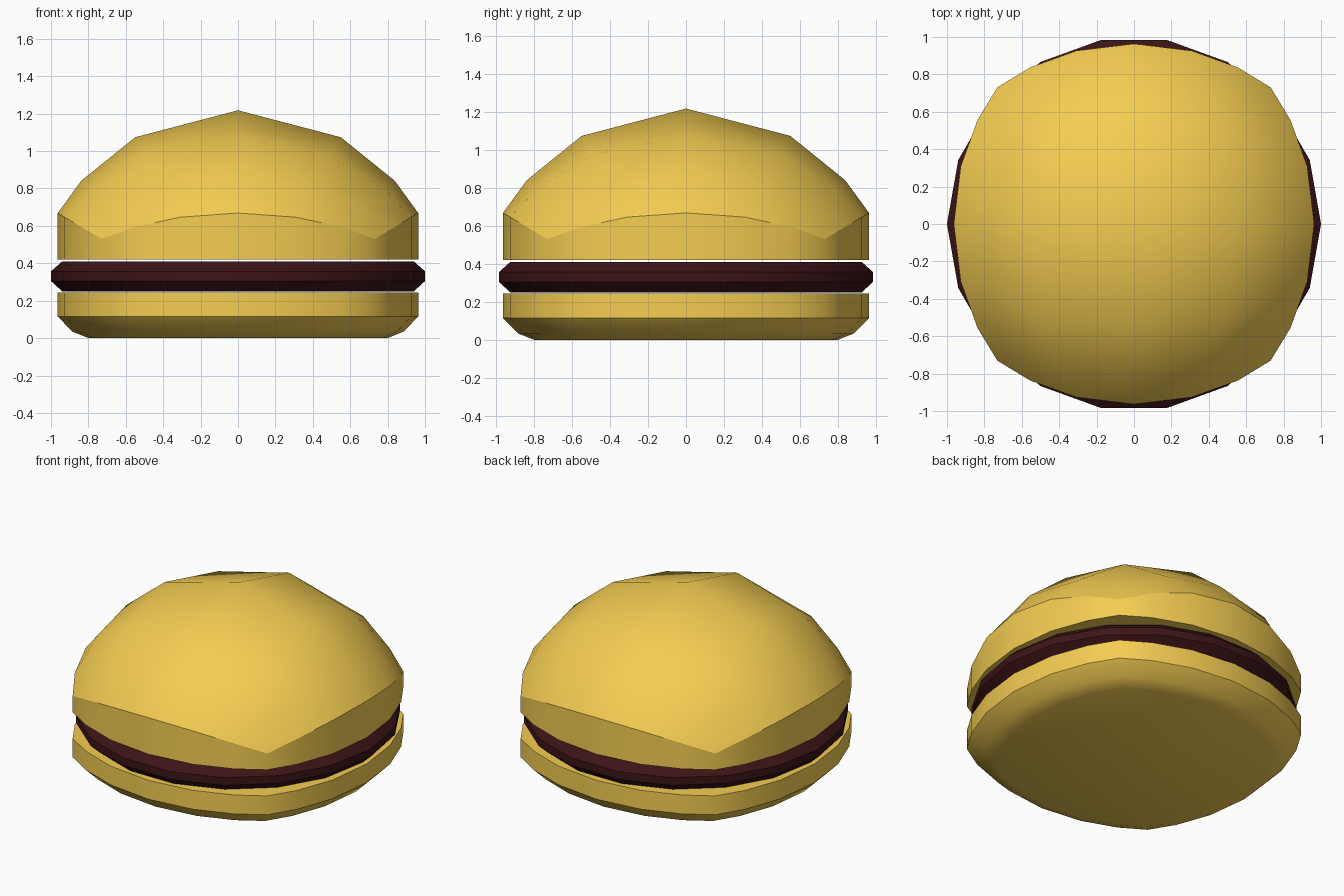
import bpy, bmesh, math
from mathutils import Vector

if "Cube" in bpy.data.objects:
    bpy.data.objects.remove(bpy.data.objects["Cube"])

N = 6                         # grid cells along each side of the square dome
RADIUS, CENTRE_Z = 1.12, 0.098
BOX_H = 0.592                 # height of the box that is cast to the sphere


def material(name, rgb):
    m = bpy.data.materials.new(name)
    m.diffuse_color = (*rgb, 1)
    m.use_nodes = True
    m.node_tree.nodes["Principled BSDF"].inputs["Base Color"].default_value = m.diffuse_color
    return m


def finish(name, bm, mat, angle=30):
    bmesh.ops.recalc_face_normals(bm, faces=bm.faces)
    me = bpy.data.meshes.new(name)
    bm.to_mesh(me)
    bm.free()
    me.materials.append(mat)
    ob = bpy.data.objects.new(name, me)
    bpy.context.collection.objects.link(ob)
    bpy.ops.object.select_all(action='DESELECT')
    ob.select_set(True)
    bpy.context.view_layer.objects.active = ob
    bpy.ops.object.shade_smooth_by_angle(angle=math.radians(angle))
    return ob


def cast(u, v):
    return Vector((u, v, BOX_H)).normalized() * RADIUS + Vector((0, 0, CENTRE_Z))


def rim_uv():
    """Grid parameters around the square rim, counter-clockwise."""
    t = [2 * i / N - 1 for i in range(N)]
    return ([(a, -1) for a in t] + [(1, a) for a in t]
            + [(-a, 1) for a in t] + [(-1, -a) for a in t])


def stack(bm, rings):
    """Bridge a list of point rings and cap both ends."""
    vs = [[bm.verts.new(p) for p in r] for r in rings]
    n = len(vs[0])
    for a, b in zip(vs, vs[1:]):
        for i in range(n):
            bm.faces.new((a[i], a[(i + 1) % n], b[(i + 1) % n], b[i]))
    bm.faces.new(vs[0][::-1])
    bm.faces.new(vs[-1])


bun = material("bun", (0.91, 0.61, 0.085))
meat = material("meat", (0.045, 0.007, 0.008))

# Top bun: square grid cast to a sphere, with the rim dropped to a flat base
bm = bmesh.new()
bmesh.ops.create_grid(bm, x_segments=N, y_segments=N, size=1)
for v in bm.verts:
    v.co = cast(v.co.x, v.co.y)
rim = [e for e in bm.edges if e.is_boundary]
low = bmesh.ops.extrude_edge_only(bm, edges=rim)["geom"]
for v in low:
    if isinstance(v, bmesh.types.BMVert):
        v.co.z = 0.42
bmesh.ops.holes_fill(bm, edges=[e for e in bm.edges if e.is_boundary], sides=0)
bm.normal_update()
top = finish("top_bun", bm, bun)

# Keep the rim and the four wall corners crisp
sharp = top.data.attributes.get("sharp_edge") or top.data.attributes.new(
    "sharp_edge", 'BOOLEAN', 'EDGE')
corner = cast(1, 1).x
for e in top.data.edges:
    a, b = (top.data.vertices[i].co for i in e.vertices)
    vertical = (a - b).xy.length < 1e-4
    at_corner = abs(abs(a.x) - corner) < 1e-3 and abs(abs(a.y) - corner) < 1e-3
    on_rim = all(abs(p.xy.length - math.sqrt(RADIUS**2 - (cast(*uv).z - CENTRE_Z)**2)) < 1e9
                 and any((p.xy - cast(*w).xy).length < 1e-4 for w in rim_uv())
                 for p, uv in ((a, (1, 1)), (b, (1, 1))))
    if (vertical and at_corner) or (on_rim and not vertical):
        sharp.data[e.index].value = True

# Bottom bun: same outline, rounded underneath
outline = [cast(*uv) for uv in rim_uv()]
bm = bmesh.new()
stack(bm, [[(p.x * s, p.y * s, z) for p in outline]
           for s, z in ((0.83, 0), (0.918, 0.034), (1, 0.115), (1, 0.243))])
finish("bottom_bun", bm, bun)

# Patty: 18-sided bevelled disc
bm = bmesh.new()
stack(bm, [[(r * math.cos(math.tau * i / 18), r * math.sin(math.tau * i / 18), z)
            for i in range(18)]
           for r, z in ((0.94, 0.25), (1, 0.305), (1, 0.357), (0.94, 0.41))])
finish("patty", bm, meat)
